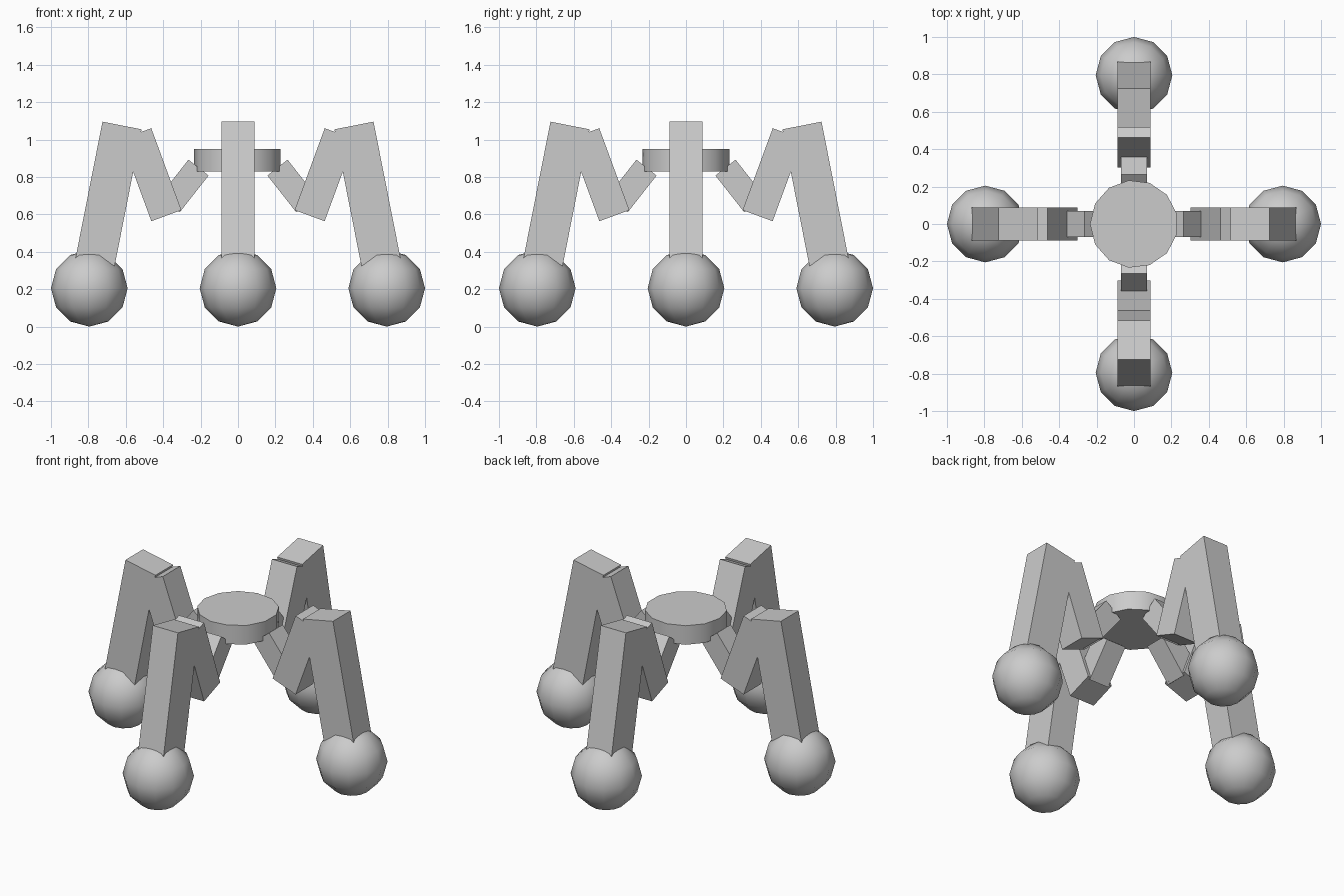
import bpy, math
from mathutils import Matrix, Vector

if "Cube" in bpy.data.objects:
    bpy.data.objects.remove(bpy.data.objects["Cube"])


def beam(name, start, end, thick, wide, turn):
    """Box running between two (radius, height) points, turned around z."""
    a, b = Vector((start[0], 0, start[1])), Vector((end[0], 0, end[1]))
    d = b - a
    tilt = math.atan2(d.x, d.z)
    bpy.ops.mesh.primitive_cube_add(size=1)
    ob = bpy.context.object
    ob.name = name
    ob.data.transform(turn @ Matrix.Translation((a + b) / 2)
                      @ Matrix.Rotation(tilt, 4, 'Y')
                      @ Matrix.Diagonal((thick, wide, d.length, 1)))
    return ob


def smooth(ob):
    bpy.context.view_layer.objects.active = ob
    ob.select_set(True)
    bpy.ops.object.shade_smooth_by_angle(angle=math.radians(40))


# Central body disc
bpy.ops.mesh.primitive_cylinder_add(vertices=13, radius=0.235, depth=0.12,
                                    location=(0, 0, 0.89),
                                    rotation=(0, 0, math.pi / 2))
body = bpy.context.object
body.name = "body_disc"
smooth(body)

# Four identical legs
for i, side in enumerate(("right", "back", "left", "front")):
    turn = Matrix.Rotation(i * math.pi / 2, 4, 'Z')
    beam(side + "_hip", (0.211, 0.850), (0.366, 0.653), 0.137, 0.137, turn)
    beam(side + "_upper_leg", (0.544, 1.031), (0.383, 0.593), 0.171, 0.175, turn)
    beam(side + "_lower_leg", (0.620, 1.075), (0.790, 0.215), 0.213, 0.175, turn)
    # Ball foot
    bpy.ops.mesh.primitive_uv_sphere_add(segments=12, ring_count=6, radius=0.205)
    foot = bpy.context.object
    foot.name = side + "_ball_foot"
    foot.data.transform(turn @ Matrix.Translation((0.795, 0, 0.205)))
    smooth(foot)
